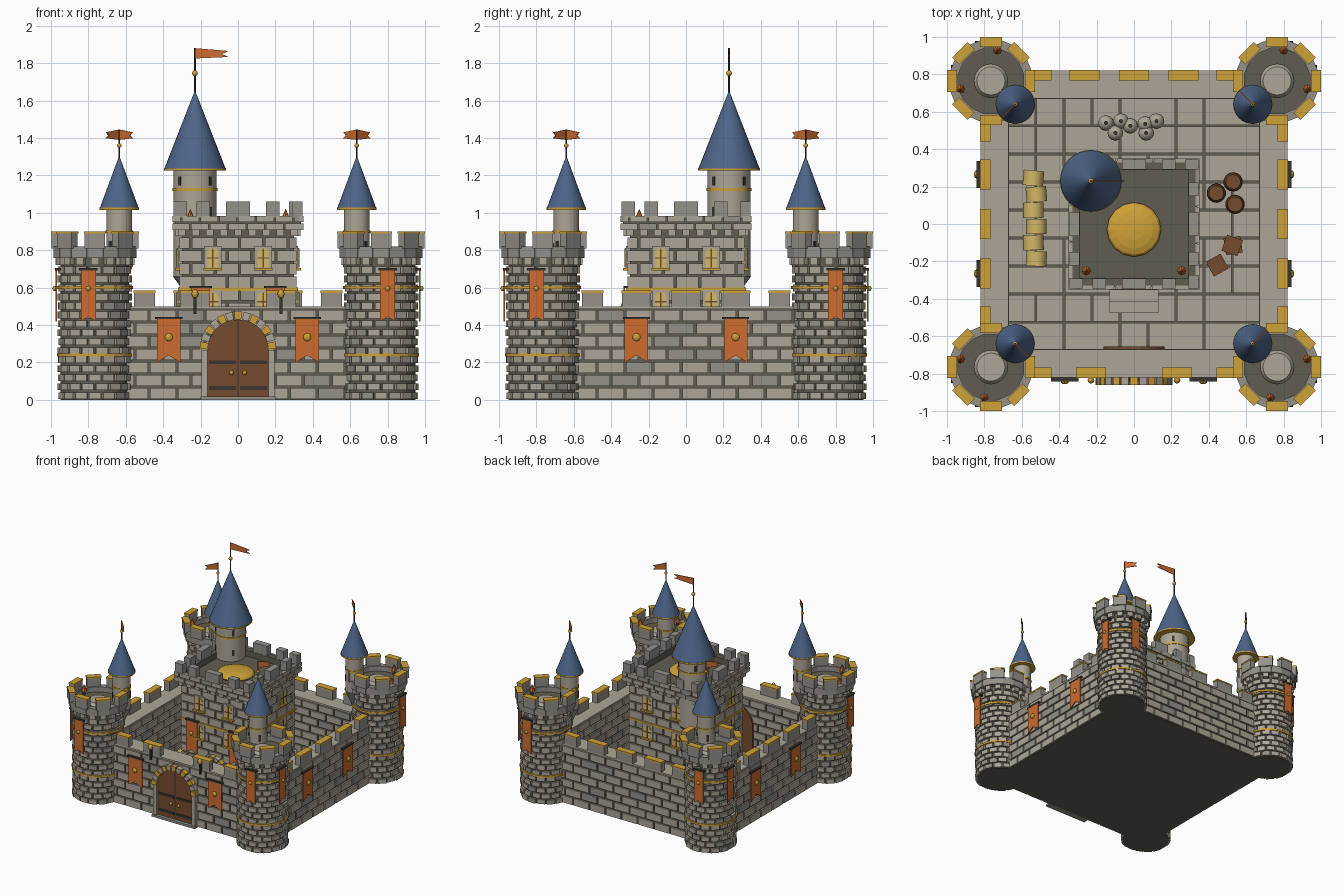
import bpy, bmesh, math, random
from mathutils import Matrix, Vector

if "Cube" in bpy.data.objects:
    bpy.data.objects.remove(bpy.data.objects["Cube"])

random.seed(4)
PI = math.pi
COLOURS = {
    "light_stone": (0.42, 0.38, 0.31), "grey_stone": (0.30, 0.285, 0.25),
    "mortar": (0.115, 0.108, 0.082), "blue_roof": (0.075, 0.13, 0.25),
    "gold": (0.62, 0.36, 0.04), "orange_cloth": (0.62, 0.15, 0.03),
    "wood": (0.18, 0.072, 0.028), "dark_iron": (0.04, 0.036, 0.03),
    "straw": (0.65, 0.48, 0.14)}
MATS = {}
for name, c in COLOURS.items():
    MATS[name] = bpy.data.materials.new(name)
    MATS[name].diffuse_color = (*c, 1)


def T(x, y, z=0, rot=0):
    return Matrix.Translation((x, y, z)) @ Matrix.Rotation(rot, 4, 'Z')


class Part:
    """One object gathered from primitives, with material slots made on demand."""
    def __init__(self, name):
        self.name, self.bm, self.slots = name, bmesh.new(), []

    def paint(self, faces, mat):
        if mat not in self.slots:
            self.slots.append(mat)
        for f in faces:
            f.material_index = self.slots.index(mat)

    def box(self, mat, x, y, z, M=Matrix()):
        lo, hi = Vector((x[0], y[0], z[0])), Vector((x[1], y[1], z[1]))
        m = M @ Matrix.Translation((lo + hi) / 2) @ Matrix.Diagonal((*(hi - lo), 1))
        r = bmesh.ops.create_cube(self.bm, size=1, matrix=m)
        self.paint({f for v in r["verts"] for f in v.link_faces}, mat)

    def cyl(self, mat, z0, z1, r0, r1=None, M=Matrix(), n=24):
        r = bmesh.ops.create_cone(self.bm, cap_ends=True, segments=n, radius1=r0,
                                  radius2=r0 if r1 is None else r1, depth=z1 - z0,
                                  matrix=M @ Matrix.Translation((0, 0, (z0 + z1) / 2)))
        self.paint({f for v in r["verts"] for f in v.link_faces}, mat)

    def ball(self, mat, c, size, M=Matrix(), n=12):
        m = M @ Matrix.Translation(c) @ Matrix.Diagonal((*size, 1))
        r = bmesh.ops.create_uvsphere(self.bm, u_segments=n, v_segments=8, radius=1, matrix=m)
        self.paint({f for v in r["verts"] for f in v.link_faces}, mat)

    def prism(self, mat, pts, y0, y1, M=Matrix()):
        # outline in x,z pushed along y
        a, b = [[self.bm.verts.new(M @ Vector((x, y, z))) for x, z in pts] for y in (y0, y1)]
        n = len(pts)
        fs = [self.bm.faces.new(a), self.bm.faces.new(b[::-1])]
        fs += [self.bm.faces.new((a[i], b[i], b[(i + 1) % n], a[(i + 1) % n])) for i in range(n)]
        self.paint(fs, mat)

    def done(self, smooth=False):
        bmesh.ops.recalc_face_normals(self.bm, faces=self.bm.faces)
        me = bpy.data.meshes.new(self.name)
        self.bm.to_mesh(me)
        for s in self.slots:
            me.materials.append(MATS[s])
        if smooth:
            me.shade_smooth()
            me.set_sharp_from_angle(angle=math.radians(35))
        bpy.context.collection.objects.link(bpy.data.objects.new(self.name, me))


def stone():
    return "grey_stone" if random.random() < 0.15 else "light_stone"


def brick_face(p, M, half, z0, z1, rows, bw=0.15, gap=0.012):
    h = (z1 - z0) / rows
    for r in range(rows):
        x = -half - (bw / 2 if r % 2 else 0)
        while x < half - 0.01:
            a, b = max(x, -half), min(x + bw - gap, half)
            if b - a > 0.015:
                p.box(stone(), (a, b), (-0.012, 0.01), (z0 + r * h, z0 + (r + 1) * h - gap), M)
            x += bw


def arch(r, zc, z0, n=14):
    return [(-r, z0)] + [(-r * math.cos(PI * i / n), zc + r * math.sin(PI * i / n))
                         for i in range(n + 1)] + [(r, z0)]


def doorway(p, M, r, zc, z0, back, n=13):
    # arched wooden door with alternating arch stones, straps and knobs
    p.prism("wood", arch(r, zc, z0), -0.015, back, M)
    for i in range(n):
        a, b = PI * i / n + 0.02, PI * (i + 1) / n - 0.02
        pts = [(k * math.cos(t), zc + k * math.sin(t)) for k, t in
               ((r, a), (r * 1.27, a), (r * 1.27, b), (r, b))]
        p.prism("light_stone" if i % 2 else "gold", pts, -0.04, 0.01, M)
    p.box("dark_iron", (-0.003, 0.003), (-0.018, 0), (z0, zc + r), M)
    for s in (-1, 1):
        p.box("light_stone", sorted((s * r, s * r * 1.2)), (-0.03, 0.01), (z0, zc), M)
        p.ball("gold", (s * 0.035, -0.022, z0 + r * 0.8), (0.012,) * 3, M)
        for k in (0.3, 1.15):
            p.box("dark_iron", sorted((s * 0.01, s * r * 0.95)), (-0.02, 0),
                  (z0 + r * k - 0.01, z0 + r * k + 0.01), M)


def banner(p, M, w, z0, z1, zb):
    h = w / 2
    p.prism("orange_cloth", [(-h, z1), (h, z1), (h, z0), (0, z0 + h * 0.6), (-h, z0)], -0.008, 0, M)
    p.box("dark_iron", (-h - 0.01, h + 0.01), (-0.01, 0.02), (z1 - 0.008, z1 + 0.004), M)
    p.ball("gold", (0, -0.012, zb), (w * 0.17, 0.012, w * 0.17), M)


def spire(p, M, r, z0, z1, ztop, rot, length):
    # conical roof, gold brim, pole, ball and swallowtail flag
    p.cyl("gold", z0 - 0.006, z0 + 0.006, r * 1.02, M=M, n=32)
    p.cyl("blue_roof", z0 + 0.006, z1, r, 0.004, M, 32)
    p.cyl("dark_iron", z1 - 0.02, ztop, 0.005, M=M, n=6)
    p.ball("gold", (0, 0, z1 + (ztop - z1) * 0.43), (r * 0.05 + 0.007,) * 3, M)
    e = 0.055
    p.prism("orange_cloth", [(0, ztop), (length, ztop - 0.015), (length * 0.8, ztop - e / 2 - 0.004),
                             (length, ztop - e + 0.008), (0, ztop - e)], -0.003, 0.003,
            M @ Matrix.Rotation(rot, 4, 'Z'))


def torch(p, x, y, z):
    p.cyl("wood", z, z + 0.04, 0.01, 0.014, T(x, y), 8)
    p.cyl("orange_cloth", z + 0.035, z + 0.09, 0.024, 0.001, T(x, y), 8)


SIDES = [i * PI / 2 for i in range(4)]   # front, right, back, left
CORNERS = [(1, -1), (1, 1), (-1, 1), (-1, -1)]

# Courtyard slab and paving
p = Part("courtyard")
p.box("mortar", (-0.72, 0.72), (-0.72, 0.72), (0, 0.03))
for j in range(9):
    i = 0
    while i < 9:
        n = 2 if i < 8 and random.random() < 0.3 else 1
        x, y = -0.675 + i * 0.15, -0.675 + j * 0.15
        p.box("light_stone", (x + 0.005, x + n * 0.15 - 0.005), (y + 0.005, y + 0.145), (0.02, 0.04))
        i += n
p.done()

# Curtain walls with bricks inside and out, coping and merlons
p, b = Part("curtain_walls"), Part("wall_banners")
for k, a in enumerate(SIDES):
    R = Matrix.Rotation(a, 4, 'Z')
    p.box("mortar", (-0.69, 0.69), (-0.81, -0.68), (0, 0.488), R)
    p.box("light_stone", (-0.68, 0.68), (-0.82, -0.67), (0.486, 0.5), R)
    brick_face(p, R @ T(0, -0.81), 0.62, 0.005, 0.492, 7)
    brick_face(p, R @ T(0, -0.68, 0, PI), 0.62, 0.04, 0.492, 7)
    for x in ((-0.5, -0.23, 0.23, 0.5) if k == 0 else (-0.5, -0.265, 0, 0.265, 0.5)):
        w = 0.055 if abs(x) == 0.5 else 0.077
        p.box("grey_stone", (x - w, x + w), (-0.82, -0.77), (0.5, 0.572), R)
        p.box("gold", (x - w - 0.003, x + w + 0.003), (-0.823, -0.767), (0.572, 0.584), R)
    if k != 2:
        for s in (-1, 1):
            banner(b, R @ T(s * (0.37 if k == 0 else 0.265), -0.832), 0.125, 0.2, 0.44, 0.335)
p.done()
b.done()

# Main gate, threshold and wall lanterns
p = Part("main_gate")
doorway(p, T(0, -0.82), 0.162, 0.267, 0.015, 0.165)
p.box("grey_stone", (-0.2, 0.2), (-0.862, -0.8), (0, 0.018))
for s in (-1, 1):
    p.box("dark_iron", (s * 0.23 - 0.007, s * 0.23 + 0.007), (-0.84, -0.82), (0.46, 0.56))
    p.ball("gold", (s * 0.23, -0.835, 0.567), (0.018, 0.018, 0.024))
p.done()

# Corner towers
p, b, t, f = Part("corner_towers"), Part("tower_banners"), Part("corner_turrets"), Part("tower_torches")
for sx, sy in CORNERS:
    C = T(sx * 0.765, sy * 0.765)
    p.cyl("mortar", 0, 0.765, 0.183, M=C)
    for r in range(15):
        for i in range(16):
            out = 0.197 if (i + r) % 3 else 0.191
            p.box(stone(), (-0.032, 0.032), (-out, -0.165), (r * 0.048 + 0.004, r * 0.048 + 0.04),
                  C @ Matrix.Rotation((i + r % 2 / 2) * PI / 8, 4, 'Z'))
    for z in (0.24, 0.6):
        p.cyl("gold", z - 0.008, z + 0.008, 0.204, M=C)
    for i in range(16):
        R = C @ Matrix.Rotation(i * PI / 8, 4, 'Z')
        p.box("light_stone", (-0.022, 0.022), (-0.212, -0.16), (0.722, 0.758), R)
        p.box("grey_stone", (-0.043, 0.043), (-0.222, -0.175), (0.758, 0.82), R)
        if i % 2 == 0:
            p.box("grey_stone", (-0.055, 0.055), (-0.232, -0.185), (0.81, 0.89), R)
            p.box("gold", (-0.058, 0.058), (-0.235, -0.182), (0.888, 0.9), R)
    p.cyl("mortar", 0.76, 0.778, 0.19, 0.18, C)
    p.cyl("light_stone", 0.775, 0.8, 0.092, 0.075, C)
    banner(b, T(sx * 0.8, sy * 0.968, 0, 0 if sy < 0 else PI), 0.08, 0.42, 0.7, 0.595)
    banner(b, T(sx * 0.968, sy * 0.8, 0, sx * PI / 2), 0.08, 0.42, 0.7, 0.595)
    torch(f, sx * 0.765 + sy * 0.036, sy * 0.93, 0.775)
    torch(f, sx * 0.928, sy * 0.722, 0.775)
    # slim turret toward the courtyard
    C = T(sx * 0.635, sy * 0.64)
    t.cyl("grey_stone", 0.6, 0.72, 0.02, 0.075, C)
    t.cyl("light_stone", 0.72, 1.02, 0.069, M=C)
    t.cyl("gold", 0.892, 0.905, 0.073, M=C)
    for i in range(4):
        t.box("dark_iron", (-0.009, 0.009), (-0.072, -0.06), (0.8, 0.85),
              C @ Matrix.Rotation(PI / 4 + i * PI / 2, 4, 'Z'))
    spire(t, C, 0.103, 1.022, 1.295, 1.445, math.atan2(sx, -sy), 0.1)
p.done()
b.done()
t.done(True)
f.done()

# Keep: bricks, bands, windows, battlements
p, w, b = Part("keep"), Part("keep_windows"), Part("keep_banners")
p.box("mortar", (-0.3, 0.3), (-0.3, 0.3), (0.03, 0.93))
for a in SIDES:
    R = Matrix.Rotation(a, 4, 'Z')
    brick_face(p, R @ T(0, -0.3), 0.311, 0.04, 0.88, 12, 0.13)
    p.box("gold", (-0.32, 0.32), (-0.32, -0.29), (0.583, 0.6), R)
    for i in range(9):
        x = -0.3 + i * 0.075
        p.box("light_stone", (x - 0.02, x + 0.02), (-0.335, -0.29), (0.875, 0.91), R)
    p.box("mortar", (-0.338, 0.338), (-0.338, -0.29), (0.908, 0.98), R)
    brick_face(p, R @ T(0, -0.338), 0.35, 0.908, 0.992, 2, 0.1, 0.008)
    for x, h in ((-0.31, 0.036), (-0.185, 0.036), (0, 0.065), (0.185, 0.036)):
        p.box("grey_stone", (x - h, x + h), (-0.346, -0.292), (0.975, 1.06), R)
    for x in (-0.135, 0.135):
        for z in (0.465, 0.7):
            M = R @ T(x, -0.31, z)
            w.box("light_stone", (-0.048, 0.048), (-0.012, 0.01), (0, 0.122), M)
            w.prism("straw", arch(0.032, 0.08, 0.008, 8), -0.017, 0, M)
            w.box("wood", (-0.004, 0.004), (-0.02, 0), (0.008, 0.11), M)
            w.box("wood", (-0.032, 0.032), (-0.02, 0), (0.055, 0.062), M)
            w.box("gold", (-0.05, 0.05), (-0.028, 0.01), (-0.008, 0.006), M)
for s in (-1, 1):
    banner(b, T(s * 0.2, -0.325), 0.1, 0.33, 0.605, 0.5)
    torch(b, s * 0.255, -0.25, 0.93)
p.done()
w.done()
b.done()

# Keep door and steps
p = Part("keep_door")
doorway(p, T(0, -0.312), 0.1, 0.235, 0.09, 0.02, 9)
p.box("light_stone", (-0.13, 0.13), (-0.415, -0.3), (0.03, 0.09))
p.box("light_stone", (-0.13, 0.13), (-0.475, -0.41), (0.03, 0.065))
p.done()

# Golden dome on the keep roof
p = Part("roof_dome")
p.ball("gold", (0, -0.03, 0.945), (0.145, 0.145, 0.035), n=16)
p.done()

# Tall keep tower
p, C = Part("tall_tower"), T(-0.23, 0.23)
p.cyl("grey_stone", 0.54, 0.66, 0.03, 0.118, C)
p.cyl("light_stone", 0.66, 1.23, 0.116, M=C, n=32)
p.cyl("gold", 1.117, 1.133, 0.121, M=C, n=32)
for i in range(4):
    for z in (0.98, 1.145):
        p.box("dark_iron", (-0.01, 0.01), (-0.119, -0.1), (z, z + 0.05),
              C @ Matrix.Rotation(PI / 4 + i * PI / 2, 4, 'Z'))
spire(p, C, 0.163, 1.232, 1.645, 1.88, 0, 0.18)
p.done(True)

# Courtyard goods: straw rolls, sacks, barrels, crates
p = Part("straw_bales")
for i in range(6):
    M = T(-0.53 + 0.008 * (-1) ** i, -0.185 + i * 0.086, 0.095, random.uniform(-0.12, 0.12))
    p.cyl("straw", -0.041, 0.041, 0.055, M=M @ Matrix.Rotation(PI / 2, 4, 'X'), n=12)
p.done(True)
p = Part("sacks")
for x, y in ((-0.15, 0.54), (-0.07, 0.55), (-0.02, 0.525), (0.06, 0.535), (0.12, 0.55), (-0.1, 0.487), (0.065, 0.487)):
    p.ball("light_stone", (x, y, 0.08), (0.042, 0.042, 0.045))
    p.cyl("dark_iron", 0.12, 0.132, 0.011, M=T(x, y), n=8)
p.done(True)
p = Part("barrels")
for x, y in ((0.53, 0.225), (0.44, 0.165), (0.54, 0.105)):
    p.cyl("wood", 0.04, 0.095, 0.04, 0.05, T(x, y), 14)
    p.cyl("wood", 0.095, 0.15, 0.05, 0.04, T(x, y), 14)
    p.cyl("dark_iron", 0.09, 0.1, 0.052, M=T(x, y), n=14)
p.done(True)
p = Part("crates")
for x, y, z, a in ((0.53, -0.115, 0.04, 0.15), (0.525, -0.115, 0.13, -0.35), (0.445, -0.22, 0.04, 0.5)):
    p.box("wood", (-0.045, 0.045), (-0.045, 0.045), (0, 0.09), T(x, y, z, a))
p.done()

for m in bpy.data.materials:
    if m.users and not m.is_grease_pencil:
        m.use_nodes = True
        m.node_tree.nodes["Principled BSDF"].inputs["Base Color"].default_value = m.diffuse_color
